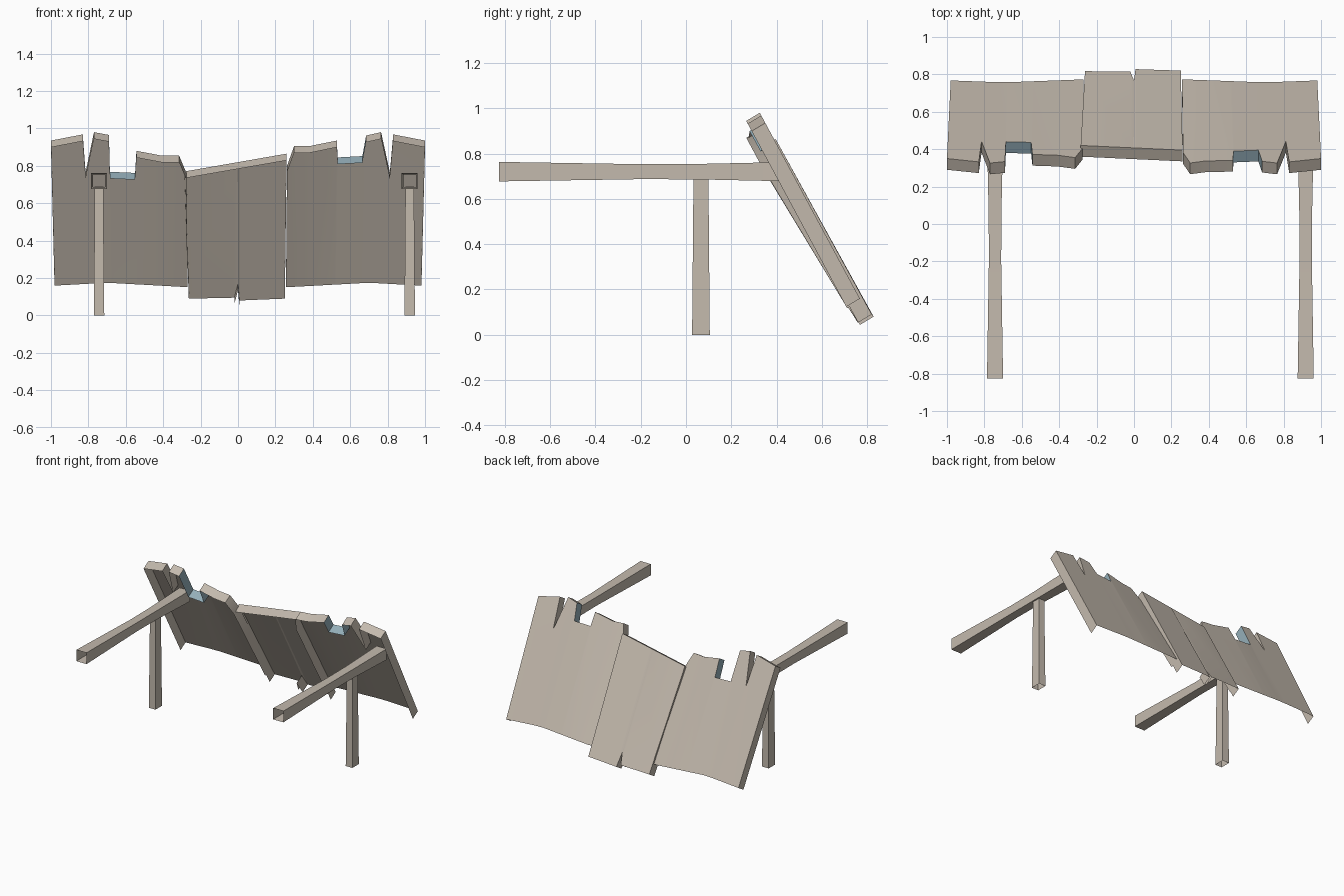
import bpy, bmesh
from math import radians
from mathutils import Vector

cube = bpy.data.objects.get("Cube")
if cube:
    bpy.data.objects.remove(cube)


def make_material(name, rgb):
    mat = bpy.data.materials.new(name)
    mat.use_nodes = True
    mat.diffuse_color = (*rgb, 1)
    mat.node_tree.nodes["Principled BSDF"].inputs["Base Color"].default_value = (*rgb, 1)
    return mat


STONE = make_material("beige stone", (0.55, 0.49, 0.42))
BLUE = make_material("pale blue", (0.30, 0.43, 0.49))
RIM = Vector((0, -0.06, -0.036))      # rim depth, square to the sloping slab


def finish(name, bm):
    mesh = bpy.data.meshes.new(name)
    bm.to_mesh(mesh)
    bm.free()
    mesh.materials.append(STONE)
    mesh.materials.append(BLUE)
    obj = bpy.data.objects.new(name, mesh)
    bpy.context.collection.objects.link(obj)
    bpy.ops.object.select_all(action="DESELECT")
    obj.select_set(True)
    bpy.context.view_layer.objects.active = obj
    bpy.ops.object.shade_smooth_by_angle(angle=radians(25))


def slab(name, top, bottom, blue=(), crack=()):
    """Sloping sheet between two edges, with a rim folded under its outline."""
    bm = bmesh.new()
    up = [bm.verts.new(p) for p in top]
    low = [bm.verts.new(p) for p in bottom]
    n = len(up) - 1
    for i in range(n):
        bm.faces.new((up[i + 1], up[i], low[i], low[i + 1]))
    under = {v: bm.verts.new(v.co + RIM) for v in up + low}

    def wall(a, b, mat=0):
        bm.faces.new((a, b, under[b], under[a])).material_index = mat

    for i in range(n):
        wall(up[i], up[i + 1], int(i in blue))
    wall(low[0], up[0])
    wall(up[n], low[n])
    for i in crack:
        wall(low[i + 1], low[i])
    finish(name, bm)


def side_slab(name, outline, blue):
    """Outer slab: the broken top edge follows the slope and sags inward."""
    top, bottom = [], []
    for x, z in outline:
        sag = 0.04 * min(1, max(0, (0.6 - abs(x)) / 0.3))
        top.append((x, 0.35 + (0.935 - z) * 0.538 - sag, z))
        bx = x * 0.98
        t = min(1, abs(abs(bx) - 0.7) / 0.4)
        bottom.append((bx, 0.757 + 0.015 * t, 0.175 - 0.022 * t))
    slab(name, top, bottom, blue)


# Broken outer slabs, with a blue-edged notch in each
side_slab("right_slab", [
    (-1, 0.935), (-0.83, 0.968), (-0.815, 0.765), (-0.77, 0.98), (-0.69, 0.965),
    (-0.685, 0.768), (-0.55, 0.762), (-0.543, 0.88), (-0.41, 0.855),
    (-0.315, 0.855), (-0.275, 0.76)], blue=(4, 5, 6))
side_slab("left_slab", [
    (0.262, 0.8), (0.3, 0.905), (0.38, 0.905), (0.528, 0.935), (0.533, 0.845),
    (0.665, 0.852), (0.685, 0.962), (0.765, 0.98), (0.812, 0.765),
    (0.83, 0.968), (1, 0.935)], blue=(3, 4, 5))

# Middle slab with a crack in its lower edge
left_end, right_end = Vector((-0.285, 0.42, 0.77)), Vector((0.26, 0.395, 0.865))
slab("middle_slab",
     [left_end.lerp(right_end, t) for t in (0, 0.49, 0.52, 0.54, 1)],
     [(-0.262, 0.817, 0.09), (-0.02, 0.815, 0.095), (0, 0.767, 0.17),
      (0.008, 0.828, 0.08), (0.25, 0.82, 0.09)], crack=(1, 2))


def tube(name, rings):
    """Open square tube through rings of four corners."""
    bm = bmesh.new()
    rows = [[bm.verts.new(p) for p in ring] for ring in rings]
    for a, b in zip(rows, rows[1:]):
        for i in range(4):
            j = (i + 1) % 4
            bm.faces.new((a[i], a[j], b[j], b[i]))
    bmesh.ops.recalc_face_normals(bm, faces=bm.faces)
    finish(name, bm)


CORNERS = ((-1, -1), (1, -1), (1, 1), (-1, 1))

# Waisted beams and the posts that carry them
for side, x in (("right", -0.743), ("left", 0.918)):
    tube(side + "_beam", [
        [(x + h * u, y, 0.72 + h * v) for u, v in CORNERS]
        for y, h in ((-0.825, 0.043), (-0.2, 0.033), (0.05, 0.034), (0.42, 0.042))])
    tube(side + "_post", [
        [(x + w * u, 0.066 + d * v, z) for u, v in CORNERS]
        for z, w, d in ((0, 0.028, 0.039), (0.69, 0.023, 0.033))])
